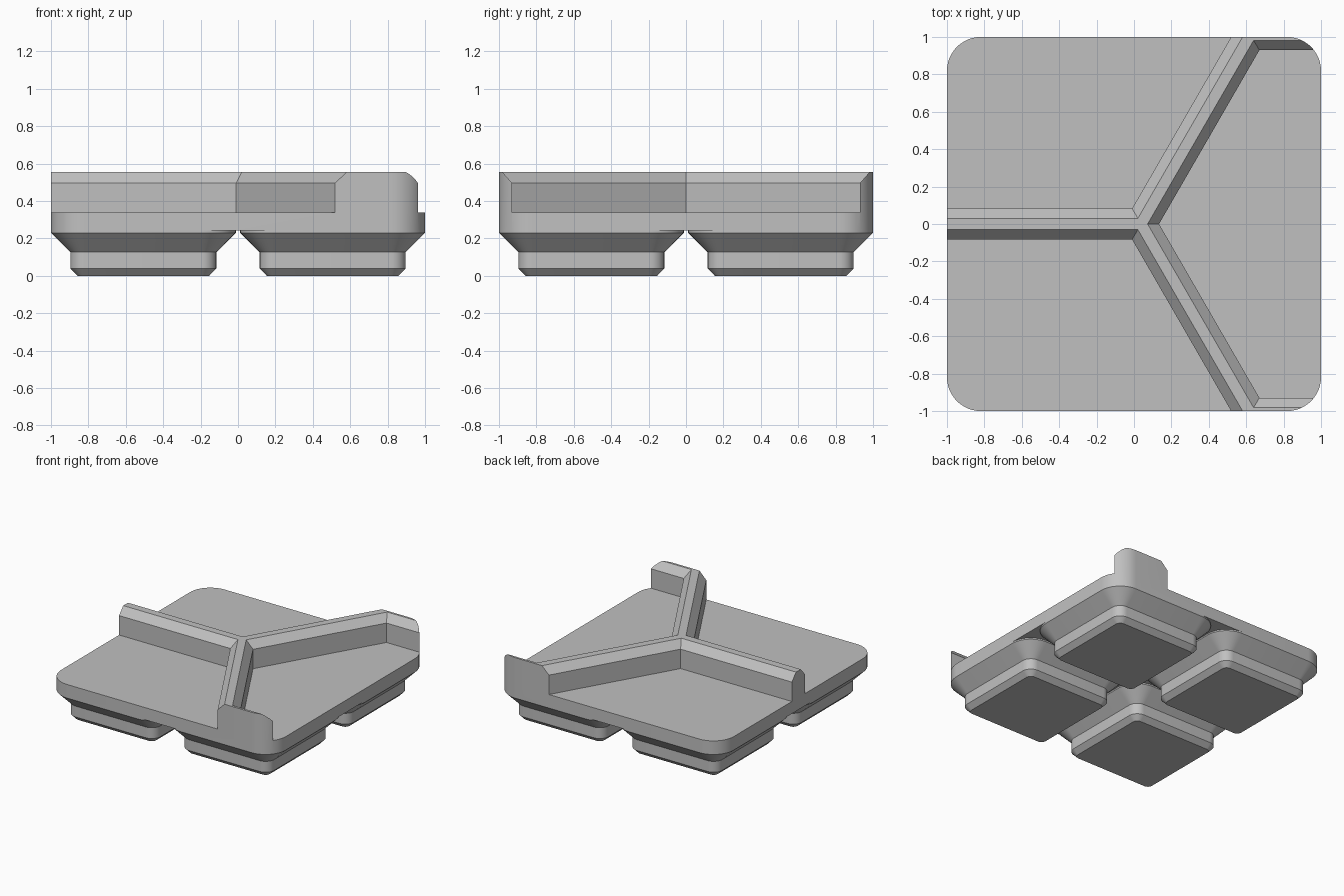
import bpy, bmesh
from math import sin, cos, pi, sqrt

if "Cube" in bpy.data.objects:
    bpy.data.objects.remove(bpy.data.objects["Cube"], do_unlink=True)

# Single flat material
grey = bpy.data.materials.new("plain grey")
grey.use_nodes = True
COLOUR = (0.53, 0.53, 0.53, 1)
grey.diffuse_color = COLOUR
grey.node_tree.nodes["Principled BSDF"].inputs["Base Color"].default_value = COLOUR


def rounded_square(half, radius, cx=0, cy=0, steps=12):
    """Outline of a square with rounded corners, counter-clockwise."""
    points = []
    for corner, (sx, sy) in enumerate([(1, 1), (-1, 1), (-1, -1), (1, -1)]):
        for i in range(steps + 1):
            a = (corner + i / steps) * pi / 2
            points.append((cx + sx * (half - radius) + radius * cos(a),
                           cy + sy * (half - radius) + radius * sin(a)))
    return points


def loft(name, sections):
    """Closed solid through stacked outlines given as (z, points)."""
    bm = bmesh.new()
    rings = [[bm.verts.new((x, y, z)) for x, y in pts] for z, pts in sections]
    for low, high in zip(rings, rings[1:]):
        for i in range(len(low)):
            j = (i + 1) % len(low)
            bm.faces.new((low[i], low[j], high[j], high[i]))
    bm.faces.new(rings[0][::-1])
    bm.faces.new(rings[-1])
    bmesh.ops.recalc_face_normals(bm, faces=bm.faces)
    mesh = bpy.data.meshes.new(name)
    bm.to_mesh(mesh)
    bm.free()
    mesh.materials.append(grey)
    obj = bpy.data.objects.new(name, mesh)
    bpy.context.collection.objects.link(obj)
    return obj


def activate(obj):
    bpy.ops.object.select_all(action="DESELECT")
    obj.select_set(True)
    bpy.context.view_layer.objects.active = obj


RADIUS = 0.181
UNDERSIDE, FLOOR, CHAMFER, TOP = 0.241, 0.339, 0.495, 0.555
HUB_X = 0.038          # where the three dividers meet
HALF_WALL = 0.083      # half thickness of a divider
BEVEL = 0.053          # horizontal width of the top chamfer
END_Y = 0.929          # inner face of the short end walls
FAR = 1.5


# Pocket outlines, grown outward by d
def side_pocket(sign):
    def outline(d):
        w = HALF_WALL - d
        x = HUB_X - w / sqrt(3)
        return [(-FAR, sign * w), (x, sign * w),
                (x + (FAR - w) / sqrt(3), sign * FAR), (-FAR, sign * FAR)]
    return outline


def right_pocket(d):
    apex = HUB_X + (HALF_WALL - d) * 2 / sqrt(3)
    y = END_Y + d
    x = apex + y / sqrt(3)
    return [(apex, 0), (x, -y), (FAR, -y), (FAR, y), (x, y)]


# Tray body, with the three pockets cut to leave the chamfered dividers
tray = loft("divided_tray", [(z, rounded_square(1, RADIUS)) for z in (UNDERSIDE, TOP)])
pockets = {"back_pocket": side_pocket(1), "front_pocket": side_pocket(-1),
           "right_pocket": right_pocket}
for name, outline in pockets.items():
    over = 1.3         # carry the chamfer slope a little past the top
    rise = (TOP - CHAMFER) * over
    cutter = loft(name + "_cutter", [(FLOOR, outline(0)), (CHAMFER, outline(0)),
                                     (CHAMFER + rise, outline(BEVEL * over))])
    cutter.hide_render = True
    activate(tray)
    cut = tray.modifiers.new(name, "BOOLEAN")
    cut.operation = "DIFFERENCE"
    cut.solver = "EXACT"
    cut.object = cutter
    bpy.ops.object.modifier_apply(modifier=cut.name)
    bpy.data.objects.remove(cutter, do_unlink=True)
parts = [tray]

# Four stepped feet: height, half width, corner radius
PROFILE = [(0, 0.352, 0.039), (0.039, 0.39, 0.077), (0.126, 0.39, 0.077),
           (0.23, 0.494, RADIUS), (UNDERSIDE, 0.494, RADIUS)]
for side, sx in (("left", 1), ("right", -1)):
    for end, sy in (("front", -1), ("back", 1)):
        parts.append(loft(f"{end}_{side}_foot", [
            (z, rounded_square(half, r, sx * 0.506, sy * 0.506))
            for z, half, r in PROFILE]))

# Smooth the rounded corners, keep the creases crisp
for part in parts:
    activate(part)
    bpy.ops.object.shade_smooth_by_angle(angle=pi / 6)
